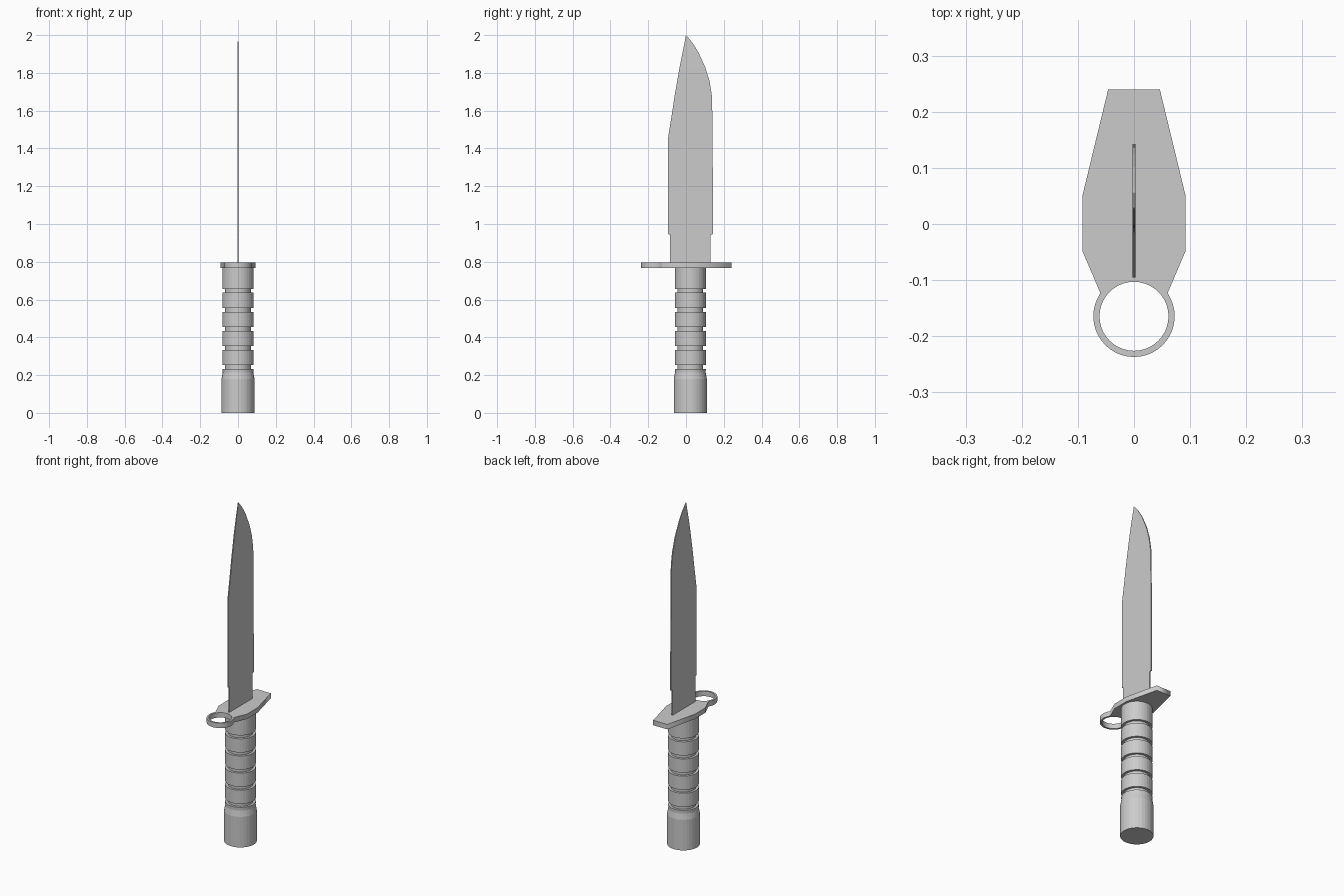
import bpy, bmesh, math
from mathutils import Matrix

if "Cube" in bpy.data.objects:
    bpy.data.objects.remove(bpy.data.objects["Cube"])

AXIS_Y = 0.023   # handle axis


def finish(bm, name, smooth=False):
    bmesh.ops.recalc_face_normals(bm, faces=bm.faces)
    mesh = bpy.data.meshes.new(name)
    bm.to_mesh(mesh)
    bm.free()
    ob = bpy.data.objects.new(name, mesh)
    bpy.context.collection.objects.link(ob)
    return ob


def loft(name, rings):
    """Skin a stack of closed rings and cap both ends."""
    bm = bmesh.new()
    loops = [[bm.verts.new(p) for p in ring] for ring in rings]
    n = len(loops[0])
    for a, b in zip(loops, loops[1:]):
        for i in range(n):
            j = (i + 1) % n
            bm.faces.new((a[i], a[j], b[j], b[i]))
    bm.faces.new(loops[0][::-1])
    bm.faces.new(loops[-1])
    return finish(bm, name)


def circle(r, z, n=32):
    return [(r * math.cos(2 * math.pi * i / n),
             AXIS_Y + r * math.sin(2 * math.pi * i / n), z) for i in range(n)]


# Handle: wide pommel, then a grip with five square grooves
profile = [(0.0875, 0), (0.0875, 0.18), (0.081, 0.213)]
for k in range(5):
    z = 0.243 + k * 0.1008
    profile += [(0.082, z - 0.010), (0.068, z - 0.010),
                (0.068, z + 0.010), (0.082, z + 0.010)]
profile.append((0.082, 0.768))
loft("handle", [circle(r, z) for r, z in profile])

# Guard: tapered plate that runs into a muzzle ring
ring_y, outer, inner = -0.1645, 0.0725, 0.0615
outline = [(-0.060, -0.123), (-0.092, -0.048), (-0.092, 0.050), (-0.046, 0.240),
           (0.046, 0.240), (0.092, 0.050), (0.092, -0.048), (0.060, -0.123)]
for i in range(1, 28):
    a = math.radians(35 - 250 * i / 28)
    outline.append((outer * math.cos(a), ring_y + outer * math.sin(a)))
hole = [(inner * math.cos(2 * math.pi * i / 40),
         ring_y + inner * math.sin(2 * math.pi * i / 40)) for i in range(40)]

curve = bpy.data.curves.new("guard", 'CURVE')
curve.dimensions = '2D'
curve.fill_mode = 'BOTH'
curve.extrude = 0.0145
for pts in (outline, hole):
    sp = curve.splines.new('POLY')
    sp.points.add(len(pts) - 1)
    for p, (x, y) in zip(sp.points, pts):
        p.co = (x, y, 0, 1)
    sp.use_cyclic_u = True
guard = bpy.data.objects.new("guard", curve)
guard.location.z = 0.781
bpy.context.collection.objects.link(guard)
bpy.context.view_layer.objects.active = guard
guard.select_set(True)
bpy.ops.object.convert(target='MESH')

# Blade: thin stations of (z, back y, edge y, half thickness)
stations = [(0.78, -0.085, 0.130, 0.003), (0.945, -0.085, 0.130, 0.003),
            (0.946, -0.095, 0.143, 0.003), (1.455, -0.095, 0.141, 0.003),
            (1.60, -0.072, 0.139, 0.003), (1.68, -0.060, 0.137, 0.003),
            (1.755, -0.047, 0.125, 0.003), (1.83, -0.034, 0.102, 0.003),
            (1.91, -0.018, 0.065, 0.0025), (1.96, -0.008, 0.034, 0.0015),
            (2.0, -0.0005, 0.0005, 0.0003)]
loft("blade", [[(-t, a, z), (t, a, z), (t, b, z), (-t, b, z)]
               for z, a, b, t in stations])
